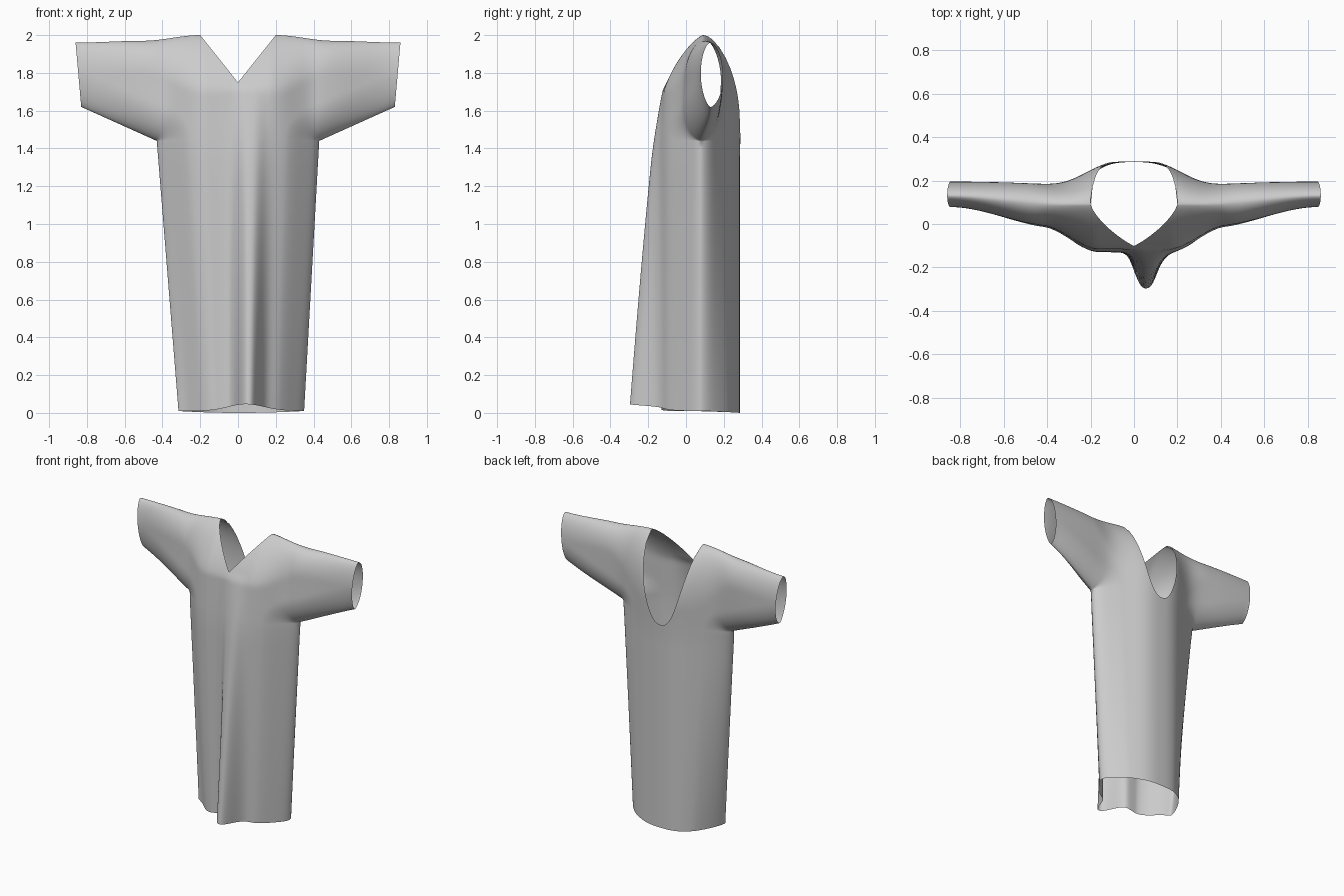
import bpy, bmesh, math

if "Cube" in bpy.data.objects:
    bpy.data.objects.remove(bpy.data.objects["Cube"])

ARM, CUFF, ZA, ZC = 0.43, 0.86, 1.44, 1.62   # underarm x, cuff x, underarm z, cuff lower z


def lerp(a, b, t):
    return a + (b - a) * t


def step(a, b, v):
    t = min(max((v - a) / (b - a), 0), 1)
    return t * t * (3 - 2 * t)


def swell(dist, radius, k, p):
    """Rise from 0 at a seam to 1 at the given distance from it."""
    t = min(max(dist / radius, 0), 1)
    return max(1 - (1 - t) ** k, 0) ** p


def seg_dist(x, z, ax, az, bx, bz):
    dx, dz = bx - ax, bz - az
    t = min(max(((x - ax) * dx + (z - az) * dz) / (dx * dx + dz * dz), 0), 1)
    return math.hypot(x - ax - t * dx, z - az - t * dz)


def shoulder(a):
    return 2.0 - 0.03 * step(0.2, 0.5, a) - 0.01 * step(0.5, CUFF, a)


def lower(a):
    return ZA + max(a - ARM, 0) / (CUFF - ARM) * (ZC - ZA)


def neckline(a, front):
    if a >= 0.2:
        return shoulder(a)
    if front:
        return 1.75 + 0.25 * a / 0.2
    return 1.445 + 0.555 * (a / 0.2) ** 2.3


def taper(u, z):
    """Body narrowing from underarm to hem."""
    return lerp((0.35 if u > 0 else 0.315) / ARM, 1, min(max(z / ZA, 0), 1))


def depth(u, z, front):
    """y of the cloth at pattern position (u, z)."""
    a = abs(u)
    e1 = min(seg_dist(a, z, ARM, -1, ARM, ZA), seg_dist(a, z, ARM, ZA, CUFF, ZC))
    e2 = shoulder(a) - z
    sl = step(0.2, 0.5, a)
    seam = lerp(lerp(0.07, 0.09, step(1.3, 1.9, z)), 0.13, step(0.3, CUFF, a))
    # the left side seam swings forward toward the hem
    swing = -0.07 * max(1 - z / ZA, 0) if u < 0 else 0
    if front:
        h = lerp(lerp(0.20, 0.1, step(0.16, 0.42, a)), 0.052, step(0.4, CUFF, a))
        q = swell(e2, lerp(0.3, 0.17, sl), lerp(1.4, 2, sl), lerp(0.75, 0.55, sl))
        p = swell(e1, 0.18, 1.9, 0.65)
        y = seam - h * p * q + swing * (1 - p)
        # large pleat running down the front
        amp = 0.17 * max((1.75 - z) / 1.75, 0) ** 0.8
        return y - amp * math.exp(-abs((u - 0.068) / 0.08) ** 2.5)
    x = a * taper(u, z)
    low = lerp(0.09, 0.065, step(0.4, CUFF, a))
    h = low + (0.215 - low) * math.exp(-(x / 0.26) ** 2.8)
    q = swell(e2, lerp(0.42, 0.17, sl), 2, 0.55)
    return seam + swing * (1 - swell(e1, 0.3, 2, 1)) + h * swell(e1, 0.16, 2, 0.6) * q


bm = bmesh.new()


def grid(us, ts, fn):
    rows = [[bm.verts.new(fn(u, t)) for u in us] for t in ts]
    for r0, r1 in zip(rows, rows[1:]):
        for i in range(len(us) - 1):
            bm.faces.new((r0[i], r0[i + 1], r1[i + 1], r1[i]))


def body_point(u, t, front):
    edge = 0.01 * (u / ARM) ** 2
    hem = 0.01 + 0.036 * math.exp(-((u - 0.05) / 0.17) ** 2) if front else edge
    z = lerp(hem, ZA, t)
    return (u * taper(u, ZA * t), depth(u, z, front), z)


def upper_point(u, t, front):
    a = abs(u)
    z = lerp(lower(a), neckline(a, front), t)
    slant = 0.03 * (1 - t) * max(a - ARM, 0) / (CUFF - ARM)
    return (math.copysign(a - slant, u), depth(u, z, front), z)


# pattern columns, denser near the side seams
half = [0.01 * i for i in range(40)] + [0.40, 0.41, 0.418, 0.424, 0.428, ARM]
body_cols = [-u for u in half[:0:-1]] + half
sleeve = [ARM + (CUFF - ARM) * i / 22 for i in range(1, 23)]
all_cols = [-u for u in sleeve[::-1]] + body_cols + sleeve
body_rows = [i / 40 for i in range(41)]
upper_rows = [0.5 - 0.5 * math.cos(math.pi * i / 36) for i in range(37)]

# front and back cloth panels, sewn along shoulders, sleeves and sides
for front in (True, False):
    grid(body_cols, body_rows, lambda u, t: body_point(u, t, front))
    grid(all_cols, upper_rows, lambda u, t: upper_point(u, t, front))
bmesh.ops.remove_doubles(bm, verts=bm.verts, dist=0.0008)
bmesh.ops.recalc_face_normals(bm, faces=bm.faces)

mesh = bpy.data.meshes.new("gown")
bm.to_mesh(mesh)
bm.free()
gown = bpy.data.objects.new("gown", mesh)
bpy.context.collection.objects.link(gown)
bpy.context.view_layer.objects.active = gown
gown.select_set(True)
bpy.ops.object.shade_smooth_by_angle(angle=math.radians(50))
